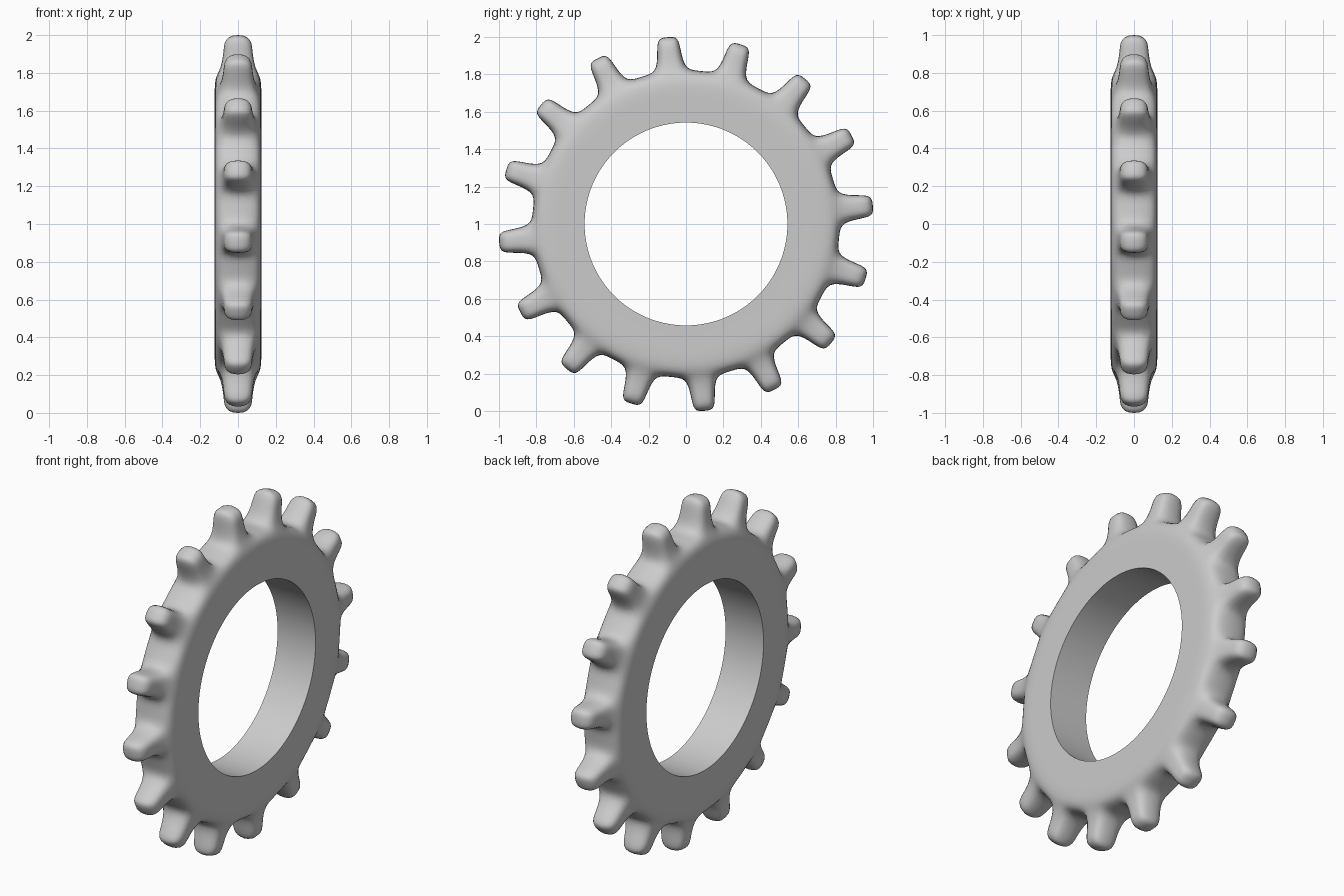
import bpy, bmesh
from math import sin, cos, tau

if "Cube" in bpy.data.objects:
    bpy.data.objects.remove(bpy.data.objects["Cube"])

TEETH = 16
N = TEETH * 4                      # four cage steps per tooth pitch
STEP = tau / N
# ring section (radius, half thickness), bore to root; axis along x
RINGS = [(0.543, 0.123), (0.66, 0.123), (0.775, 0.125), (0.825, 0.09)]
# tooth section (radius, half thickness, half width), middle and tip
TOOTH = [(0.92, 0.075, 0.066), (1.008, 0.071, 0.059)]

bm = bmesh.new()
crease = bm.edges.layers.float.new("crease_edge")


def vert(r, x, a):
    return bm.verts.new((x, r * cos(a), r * sin(a)))


# body rings on both sides
ring = {s: [[vert(r, s * h, i * STEP) for i in range(N)] for r, h in RINGS]
        for s in (-1, 1)}
for i in range(N):
    j = (i + 1) % N
    for s in (-1, 1):
        for a, b in zip(ring[s], ring[s][1:]):
            bm.faces.new((a[i], a[j], b[j], b[i]))
    # bore wall
    bm.faces.new((ring[-1][0][i], ring[-1][0][j], ring[1][0][j], ring[1][0][i]))
    # gap floor between teeth
    if i % 4 >= 2:
        bm.faces.new((ring[-1][-1][i], ring[-1][-1][j],
                      ring[1][-1][j], ring[1][-1][i]))

# teeth: loops of six vertices stacked outwards from the root
for k in range(TEETH):
    i = 4 * k
    loop = [ring[s][-1][i + m] for s, m in
            ((-1, 0), (-1, 1), (-1, 2), (1, 2), (1, 1), (1, 0))]
    mid = (i + 1) * STEP
    for r, h, w in TOOTH:
        new = [vert(r, s * h, mid + m * w / r) for s, m in
               ((-1, -1), (-1, 0), (-1, 1), (1, 1), (1, 0), (1, -1))]
        for n in range(6):
            q = (n + 1) % 6
            bm.faces.new((loop[n], loop[q], new[q], new[n]))
        loop = new
    bm.faces.new((loop[0], loop[1], loop[4], loop[5]))
    bm.faces.new((loop[1], loop[2], loop[3], loop[4]))

bmesh.ops.recalc_face_normals(bm, faces=bm.faces[:])
for f in bm.faces:
    f.smooth = True

# keep the bore rims crisp
for s in (-1, 1):
    rim = ring[s][0]
    for i in range(N):
        e = bm.edges.get((rim[i], rim[(i + 1) % N]))
        e[crease] = 1.0
        e.smooth = False

mesh = bpy.data.meshes.new("gear_ring")
bm.to_mesh(mesh)
bm.free()
gear = bpy.data.objects.new("gear_ring", mesh)
bpy.context.collection.objects.link(gear)
gear.location.z = 1.0

# soften the cage
sub = gear.modifiers.new("soften", 'SUBSURF')
sub.levels = sub.render_levels = 2
